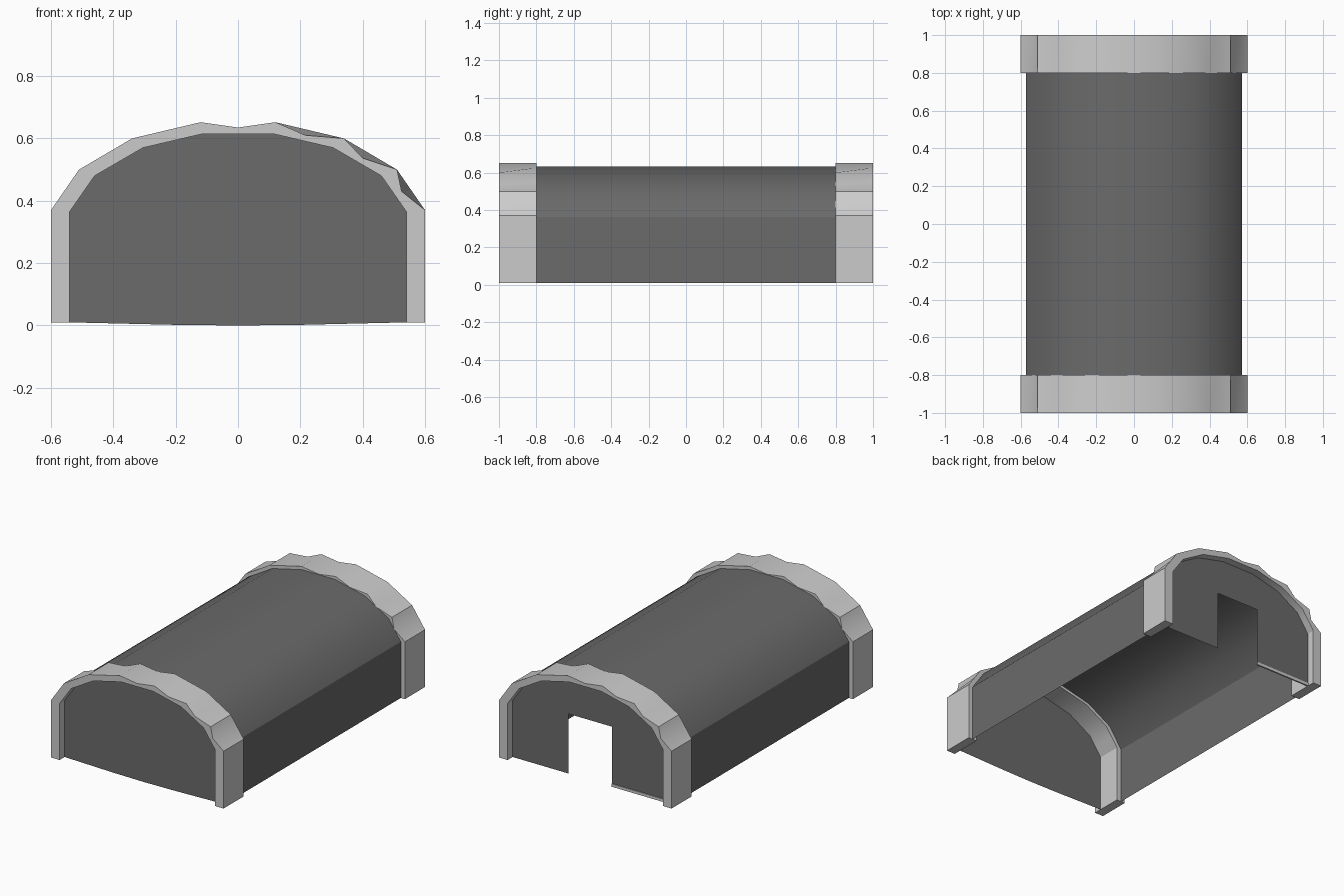
import bpy, bmesh, math

if "Cube" in bpy.data.objects:
    bpy.data.objects.remove(bpy.data.objects["Cube"])

def material(name, v):
    m = bpy.data.materials.new(name)
    m.diffuse_color = (v, v, v, 1)
    m.use_nodes = True
    m.node_tree.nodes["Principled BSDF"].inputs["Base Color"].default_value = m.diffuse_color
    return m

LIGHT = material("light grey", 0.6)
DARK = material("dark grey", 0.145)

# Half profiles, from the foot up to the crown
OUTER = [(0.6, 0.01), (0.6, 0.37), (0.51, 0.5), (0.34, 0.6), (0.12, 0.652)]
INNER = [(0.54, 0.01), (0.54, 0.365), (0.46, 0.48), (0.305, 0.57), (0.112, 0.615)]
ROOF = [(0.572, 0.01), (0.572, 0.363), (0.485, 0.489), (0.322, 0.584), (0.115, 0.632)]
DENTS = [(0.525, 0.43), (0.4, 0.537), (0.217, 0.61)]

def mirrored(half, middle=()):
    return list(half) + list(middle) + [(-x, z) for x, z in reversed(half)]

def with_mids(half, mids=None):
    """Insert a point in each sloping segment of a half profile."""
    out = [half[0]]
    for i in range(1, len(half) - 1):
        a, b = half[i], half[i + 1]
        mid = mids[i - 1] if mids else ((a[0] + b[0]) / 2, (a[1] + b[1]) / 2)
        out += [a, mid]
    return out + [half[-1]]

def finish(name, bm, mat, solid=False):
    if solid:
        bmesh.ops.recalc_face_normals(bm, faces=bm.faces)
    me = bpy.data.meshes.new(name)
    bm.to_mesh(me)
    bm.free()
    me.materials.append(mat)
    ob = bpy.data.objects.new(name, me)
    bpy.context.collection.objects.link(ob)
    bpy.ops.object.select_all(action='DESELECT')
    ob.select_set(True)
    bpy.context.view_layer.objects.active = ob
    bpy.ops.object.shade_smooth_by_angle(angle=math.radians(30))
    return ob

def loop(bm, pts, y):
    return [bm.verts.new((x, y, z)) for x, z in pts]

# End arches, with notched rims on opposite sides of each edge
plain, notched = with_mids(OUTER), with_mids(OUTER, DENTS)
crown = [(0, 0.635)]
flip = lambda pts: [(-x, z) for x, z in reversed(pts)]
rim_front = notched + crown + flip(plain)
rim_back = plain + crown + flip(notched)
inside = mirrored(with_mids(INNER), [(0, 0.615)])

def arch(name, y0, y1):
    bm = bmesh.new()
    of, ob = loop(bm, rim_front, y0), loop(bm, rim_back, y1)
    nf, nb = loop(bm, inside, y0), loop(bm, inside, y1)
    rings = [of, ob, nb, nf]
    for k in range(4):
        a, b = rings[k], rings[(k + 1) % 4]
        for i in range(len(a) - 1):
            bm.faces.new((a[i], a[i + 1], b[i + 1], b[i]))
    for i in (0, -1):
        bm.faces.new([r[i] for r in rings])
    finish(name, bm, LIGHT, True)

arch("front_arch", -1.0, -0.8)
arch("back_arch", 0.8, 1.0)

# Curved roof and side walls in one sheet
bm = bmesh.new()
pts = mirrored(ROOF)
a, b = loop(bm, pts, -0.8), loop(bm, pts, 0.8)
for i in range(len(a) - 1):
    bm.faces.new((a[i], a[i + 1], b[i + 1], b[i]))
finish("roof_shell", bm, DARK)

# Front end wall with a slightly bowed foot
bm = bmesh.new()
bm.faces.new(loop(bm, mirrored(INNER) + [(-0.2, 0.002), (0, 0), (0.2, 0.002)], -0.95))
finish("front_wall", bm, DARK)

# Back end wall with a doorway
bm = bmesh.new()
door = [(-0.15, 0.01), (-0.15, 0.385), (0.15, 0.385), (0.15, 0.01)]
f = bm.faces.new(loop(bm, mirrored(INNER) + door, 0.95))
f.normal_flip()
finish("back_wall", bm, DARK)

# Sill beside the doorway
bm = bmesh.new()
bmesh.ops.create_cube(bm, size=1)
for v in bm.verts:
    v.co = (-0.345 + v.co.x * 0.39, 0.95 + v.co.y * 0.01, 0.019 + v.co.z * 0.018)
finish("door_sill", bm, LIGHT, True)
